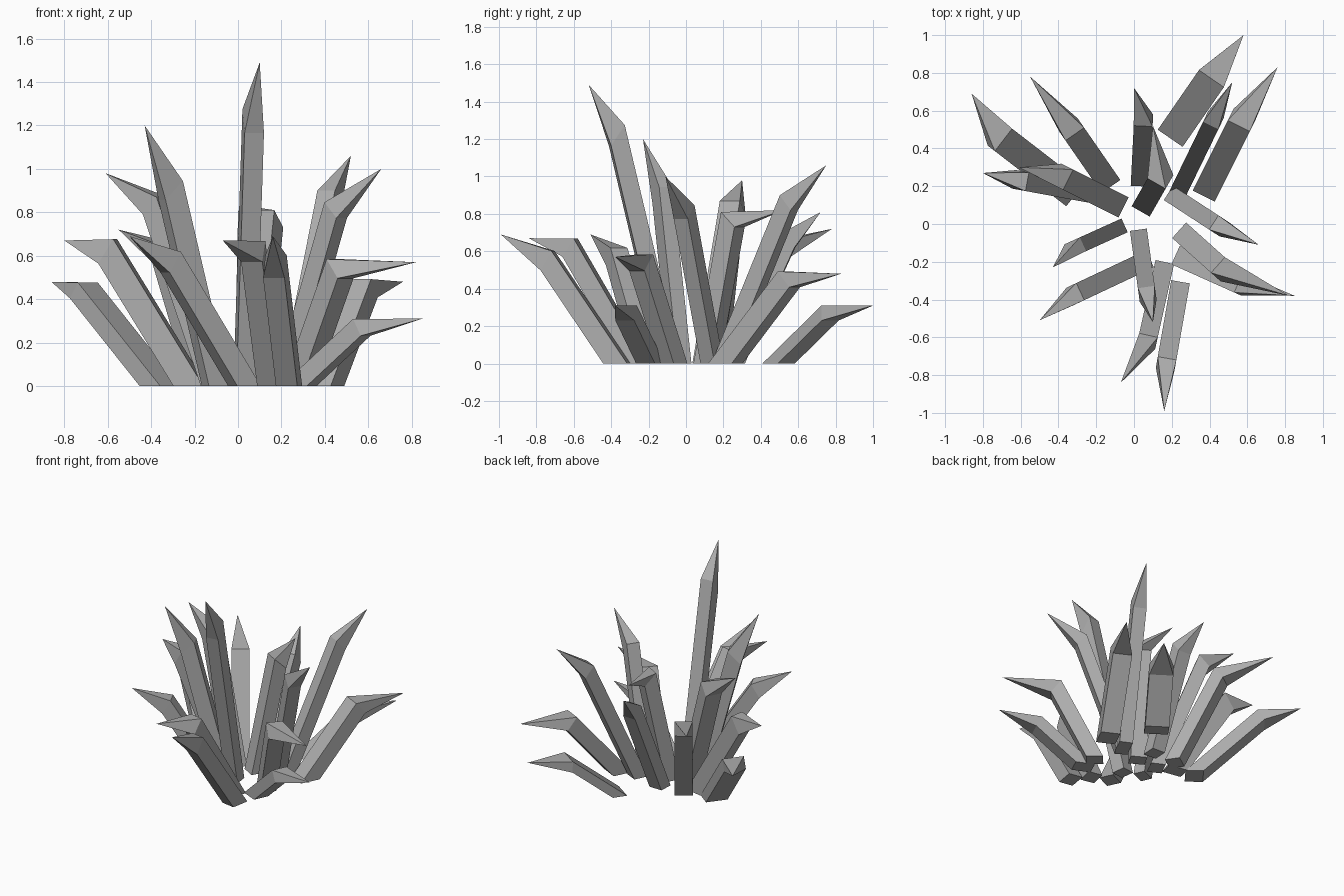
import bpy
import bmesh
from mathutils import Vector

if "Cube" in bpy.data.objects:
    bpy.data.objects.remove(bpy.data.objects["Cube"], do_unlink=True)

# One flat grey mineral colour
stone = bpy.data.materials.new("grey_crystal")
stone.use_nodes = True
colour = (0.42, 0.42, 0.42, 1)
stone.diffuse_color = colour
stone.node_tree.nodes["Principled BSDF"].inputs["Base Color"].default_value = colour


def crystal(name, base, shoulder, tip, width=0.1, depth=0.1, slope=0.8):
    """Leaning four-sided prism cut flat at the ground, with a bent point.

    width runs across the lean, depth along it; slope tilts the shoulder."""
    foot = Vector((base[0], base[1], 0))
    axis = Vector(shoulder) - foot
    lean = Vector((axis.x, axis.y, 0)).normalized()
    across = Vector((-lean.y, lean.x, 0))
    bm = bmesh.new()
    lower, upper = [], []
    for along, side in ((-1, -1), (1, -1), (1, 1), (-1, 1)):
        corner = foot + lean * along * depth / 2 + across * side * width / 2
        reach = 1 - along * slope * depth / 2 / axis.z
        lower.append(bm.verts.new(corner))
        upper.append(bm.verts.new(corner + axis * reach))
    point = bm.verts.new(tip)
    bm.faces.new(lower[::-1])
    for i in range(4):
        j = (i + 1) % 4
        bm.faces.new((lower[i], lower[j], upper[j], upper[i]))
        bm.faces.new((upper[i], upper[j], point))
    bmesh.ops.recalc_face_normals(bm, faces=bm.faces[:])
    mesh = bpy.data.meshes.new(name)
    bm.to_mesh(mesh)
    bm.free()
    mesh.materials.append(stone)
    obj = bpy.data.objects.new(name, mesh)
    bpy.context.collection.objects.link(obj)
    return obj


# Front group
crystal("tall_front_crystal", base=(.03, -.08), shoulder=(.07, -.37, 1.22), tip=(.10, -.52, 1.49), width=.09, slope=1.1)
crystal("long_front_crystal", base=(.235, -.37), shoulder=(.17, -.74, .55), tip=(.16, -.99, .69), depth=.13)
crystal("short_front_crystal", base=(.15, -.26), shoulder=(.07, -.62, .62), tip=(-.07, -.84, .67), depth=.12)
crystal("front_right_crystal", base=(.03, -.21), shoulder=(-.31, -.37, .57), tip=(-.50, -.51, .69), depth=.12)

# Right group
crystal("tall_right_crystal", base=(-.10, -.03), shoulder=(-.31, -.125, .9), tip=(-.43, -.23, 1.2), width=.08, depth=.11)
crystal("upper_right_crystal", base=(-.10, .11), shoulder=(-.38, .25, .83), tip=(-.61, .30, .98), width=.12)
crystal("middle_right_crystal", base=(-.22, .16), shoulder=(-.6, .23, .62), tip=(-.80, .27, .67), depth=.14)
crystal("low_right_crystal", base=(-.36, .19), shoulder=(-.71, .46, .44), tip=(-.86, .69, .48), width=.15, depth=.12, slope=.6)

# Back group
crystal("back_right_crystal", base=(-.15, .24), shoulder=(-.33, .5, .61), tip=(-.55, .78, .72), width=.12)
crystal("back_middle_crystal", base=(.035, .25), shoulder=(.05, .55, .66), tip=(0, .72, .81))
crystal("inner_back_crystal", base=(.06, .11), shoulder=(.14, .25, .77), tip=(.10, .52, .82), width=.11)
crystal("low_back_crystal", base=(.22, .495), shoulder=(.41, .77, .27), tip=(.58, 1, .31), width=.16)

# Left group
crystal("back_left_crystal", base=(.40, .21), shoulder=(.57, .55, .45), tip=(.76, .83, .48), width=.13, depth=.14, slope=.6)
crystal("tall_back_left_crystal", base=(.25, .2), shoulder=(.42, .55, .86), tip=(.52, .75, 1.06), width=.09)
crystal("tall_left_crystal", base=(.22, .14), shoulder=(.45, -.01, .81), tip=(.66, -.11, 1), width=.09, depth=.09)
crystal("middle_left_crystal", base=(.28, -.07), shoulder=(.47, -.24, .54), tip=(.82, -.38, .57), width=.11, depth=.11)
crystal("low_left_crystal", base=(.28, -.19), shoulder=(.57, -.32, .27), tip=(.85, -.38, .31), width=.11, depth=.13, slope=.6)
